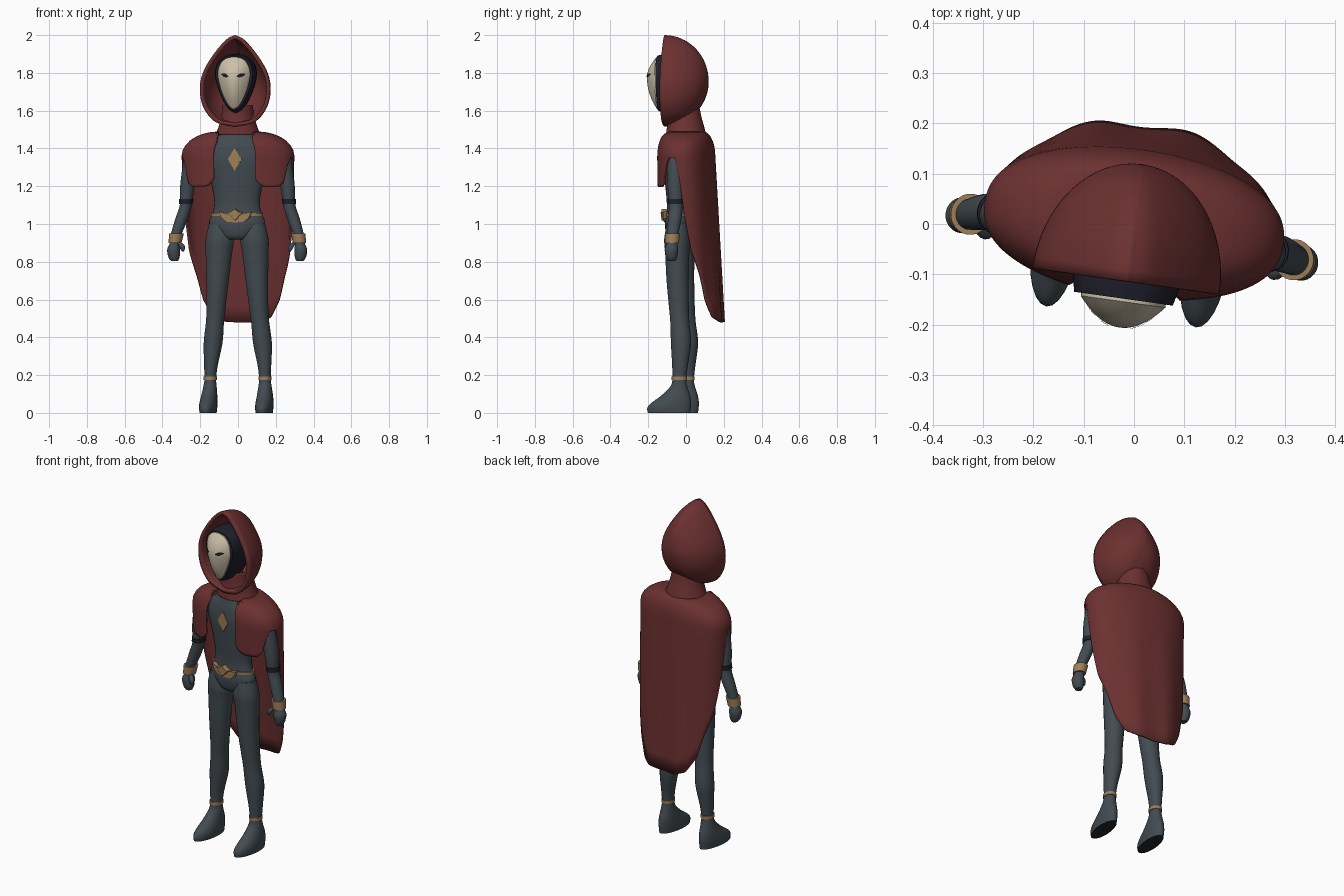
import bpy, bmesh
from math import sin, cos, pi, radians, sqrt

if "Cube" in bpy.data.objects:
    bpy.data.objects.remove(bpy.data.objects["Cube"])

TURN = radians(-8)  # the whole figure stands slightly turned


def material(name, rgb):
    m = bpy.data.materials.new(name)
    m.use_nodes = True
    m.diffuse_color = (*rgb, 1)
    m.node_tree.nodes["Principled BSDF"].inputs["Base Color"].default_value = (*rgb, 1)
    return m


RED = material("deep red cloth", (0.15, 0.03, 0.03))
SUIT = material("slate suit", (0.055, 0.072, 0.084))
GOLD = material("dull gold", (0.34, 0.21, 0.10))
BONE = material("bone mask", (0.60, 0.52, 0.39))
NAVY = material("dark navy", (0.013, 0.014, 0.024))
SOLE = material("black sole", (0.016, 0.019, 0.021))


def smooth(pts, n=4):
    """Catmull-Rom interpolation of a list of tuples."""
    out = []
    for i in range(len(pts) - 1):
        a, b, c, d = pts[max(i - 1, 0)], pts[i], pts[i + 1], pts[min(i + 2, len(pts) - 1)]
        for k in range(n):
            t = k / n
            out.append(tuple(
                q + t / 2 * (r - p + t * (2 * p - 5 * q + 4 * r - s + t * (3 * (q - r) + s - p)))
                for p, q, r, s in zip(a, b, c, d)))
    return out + [pts[-1]]


def lookup(table, x):
    """Linear lookup in a sorted table of pairs."""
    for (a, va), (b, vb) in zip(table, table[1:]):
        if x <= b:
            return va + (vb - va) * max(x - a, 0) / (b - a)
    return table[-1][1]


def finish(name, bm, mats, mirror=False, thick=0, offset=-1, angle=40):
    bmesh.ops.remove_doubles(bm, verts=bm.verts, dist=1e-5)
    bmesh.ops.recalc_face_normals(bm, faces=bm.faces)
    me = bpy.data.meshes.new(name)
    bm.to_mesh(me)
    bm.free()
    ob = bpy.data.objects.new(name, me)
    bpy.context.collection.objects.link(ob)
    for m in mats:
        me.materials.append(m)
    ob.rotation_euler.z = TURN
    bpy.ops.object.select_all(action="DESELECT")
    ob.select_set(True)
    bpy.context.view_layer.objects.active = ob
    bpy.ops.object.shade_smooth_by_angle(angle=radians(angle))
    if thick:
        mod = ob.modifiers.new("Thickness", "SOLIDIFY")
        mod.thickness, mod.offset = thick, offset
    if mirror:
        ob.modifiers.new("Mirror", "MIRROR")
    return ob


def skin(rows, closed=True, caps=True):
    """Bridge rows of points into a surface."""
    bm = bmesh.new()
    vs = [[bm.verts.new(p) for p in row] for row in rows]
    n = len(rows[0])
    for a, b in zip(vs, vs[1:]):
        for i in range(n if closed else n - 1):
            j = (i + 1) % n
            bm.faces.new((a[i], a[j], b[j], b[i]))
    if caps:
        bm.faces.new(vs[0])
        bm.faces.new(vs[-1])
    return bm


def loft(rings, n=24, steps=4, caps=True):
    """Stack of ellipses given as x, y, z, half width, half depth."""
    rows = [[(x + rx * cos(2 * pi * i / n), y + ry * sin(2 * pi * i / n), z) for i in range(n)]
            for x, y, z, rx, ry in smooth(rings, steps)]
    return skin(rows, caps=caps)


def shell(half, mid, steps):
    """Mirrored half outline, scaled about height mid and moved in y step by step."""
    right = smooth(half, 5)
    loop = right + [(-x, z) for x, z in right[-2:0:-1]]
    return skin([[(x * s, y, mid + (z - mid) * s) for x, z in loop] for s, y in steps], caps=False)


def plate(name, half, front, back, mat, inset=0.006):
    """Small ornament from a mirrored half outline with a chamfered face."""
    loop = half + [(-x, z) for x, z in half[::-1] if x > 0]
    bm = skin([[(x, y, z) for x, z in loop] for y in (back, front)])
    face = min(bm.faces, key=lambda f: f.calc_center_median().y)
    bmesh.ops.inset_region(bm, faces=[face], thickness=inset, depth=0.004)
    return finish(name, bm, [mat], angle=20)


# Body
finish("torso", loft([(0, -0.035, z, rx, ry) for z, rx, ry in (
    (0.918, 0.07, 0.05), (0.94, 0.1, 0.068), (1.0, 0.15, 0.075), (1.06, 0.13, 0.066),
    (1.12, 0.122, 0.066), (1.22, 0.14, 0.075), (1.34, 0.17, 0.085), (1.42, 0.15, 0.078),
    (1.48, 0.09, 0.065), (1.62, 0.05, 0.05))]), [SUIT])

# Legs running down into the feet
bm = loft([
    (0.095, -0.035, 1.0, 0.055, 0.055), (0.093, -0.035, 0.92, 0.075, 0.068),
    (0.098, -0.033, 0.84, 0.07, 0.064), (0.105, -0.03, 0.7, 0.06, 0.059),
    (0.114, -0.022, 0.56, 0.051, 0.053), (0.121, -0.016, 0.48, 0.048, 0.051),
    (0.132, -0.008, 0.37, 0.05, 0.054), (0.143, -0.012, 0.25, 0.036, 0.042),
    (0.146, -0.015, 0.18, 0.031, 0.037), (0.147, -0.018, 0.14, 0.035, 0.045),
    (0.149, -0.035, 0.09, 0.042, 0.078), (0.15, -0.06, 0.05, 0.046, 0.108),
    (0.15, -0.07, 0.025, 0.046, 0.116), (0.15, -0.07, 0, 0.043, 0.113)])
bm.normal_update()
for f in bm.faces:
    f.material_index = int(f.calc_center_median().z < 0.002)
finish("legs_and_feet", bm, [SUIT, SOLE], mirror=True)
finish("ankle_bands", loft([(0.146, -0.015, z, 0.035, 0.041) for z in (0.175, 0.193)], steps=1),
       [GOLD], mirror=True)

# Arms, hands and their bands
finish("arms", loft([
    (0.222, -0.02, 1.41, 0.02, 0.02), (0.235, -0.02, 1.38, 0.045, 0.045),
    (0.255, -0.02, 1.28, 0.042, 0.045), (0.269, -0.02, 1.19, 0.038, 0.04),
    (0.277, -0.016, 1.1, 0.032, 0.036), (0.298, -0.018, 1.03, 0.034, 0.036),
    (0.325, -0.026, 0.95, 0.029, 0.031), (0.334, -0.028, 0.9, 0.026, 0.028),
    (0.34, -0.03, 0.865, 0.034, 0.036), (0.338, -0.03, 0.825, 0.03, 0.03),
    (0.335, -0.03, 0.803, 0.018, 0.02)]), [SUIT], mirror=True)
finish("thumbs", loft([
    (0.308, -0.045, 0.905, 0.008, 0.008), (0.293, -0.056, 0.885, 0.016, 0.014),
    (0.287, -0.06, 0.865, 0.011, 0.01), (0.286, -0.06, 0.855, 0.004, 0.004)], 12),
    [SUIT], mirror=True)
finish("wrist_cuffs", loft([(0.333, -0.028, 0.9, 0.035, 0.037), (0.325, -0.026, 0.95, 0.039, 0.041)],
                           steps=1), [GOLD], mirror=True)
finish("arm_bands", loft([(0.277, -0.016, 1.105, 0.036, 0.04), (0.274, -0.016, 1.132, 0.038, 0.041)],
                         steps=1), [NAVY], mirror=True)

# Belt, buckle and chest ornament
finish("belt", loft([(0, -0.035, z, 0.139, 0.072) for z in (1.043, 1.058)], 32, 1), [GOLD])
plate("buckle_wings", [(0, 1.052), (0.035, 1.052), (0.088, 1.066), (0.073, 1.032), (0.05, 1.012),
                       (0, 1.008)], -0.112, -0.085, GOLD, 0.003)
plate("buckle_point", [(0, 1.08), (0.018, 1.066), (0.04, 1.06), (0, 1.018)], -0.13, -0.1, GOLD)
plate("chest_diamond", [(0, 1.405), (0.037, 1.343), (0, 1.28)], -0.122, -0.1, GOLD)

# Cape: hem height by angle, from front edge through the arm opening to the back
HEM = [(-68, 1.24), (-62, 1.205), (-55, 1.195), (-38, 1.195), (-30, 1.22), (-23, 1.31), (-16, 1.352),
       (-4, 1.352), (1, 1.25), (8, 1.05), (18, 0.86), (33, 0.72), (42, 0.6), (56, 0.505),
       (70, 0.482), (90, 0.478)]


def cape_point(deg, row):
    a = deg if deg <= 90 else 180 - deg
    ang, back = radians(deg), a > 0
    if row <= 7:  # shoulder dome
        s = row / 7 * pi / 2
        z = 1.36 + 0.125 * cos(s)
        rx = 0.1 + 0.195 * sin(s)
        ry = 0.09 + (0.055 if back else 0.052) * sin(s)
        fold = 0
    else:  # hanging cloth
        z = 1.36 + (lookup(HEM, a) - 1.36) * (row - 7) / 10
        fall = (1.36 - z) / 0.88
        rx = 0.295 - 0.025 * fall
        ry = 0.145 + 0.05 * fall if back else 0.142
        fold = 0.007 * fall * cos(radians(deg - 70) * 8) if back else 0
    x, s = rx * cos(ang), sin(ang)
    y = (ry + fold) * (abs(s) ** 0.85) * (1 if s > 0 else -1)
    if a < 0:  # keep the chest open
        x = max(abs(x), 0.095) * (1 if deg < 90 else -1)
    return x, y, z


degs = [-68 + 316 * i / 126 for i in range(127)]
finish("cape", skin([[cape_point(d, r) for d in degs] for r in range(18)], closed=False, caps=False),
       [RED], thick=0.01, offset=0, angle=60)

# Collar and hood
finish("collar", loft([(0, 0.0, 1.475, 0.122, 0.106), (0, -0.002, 1.51, 0.105, 0.1),
                       (0, -0.006, 1.57, 0.088, 0.088), (0, -0.01, 1.63, 0.08, 0.08)], caps=False),
       [RED], thick=0.01)
hood = [(0, 2.0), (0.045, 1.978), (0.11, 1.905), (0.168, 1.81), (0.188, 1.72), (0.17, 1.62),
        (0.105, 1.54), (0, 1.515)]
finish("hood", shell(hood, 1.76, [(cos(t * pi / 32), -0.115 + 0.235 * sin(t * pi / 32))
                                  for t in range(17)]), [RED], thick=0.02, angle=50)

# Head and mask
face = [(0, 1.885), (0.042, 1.876), (0.072, 1.847), (0.085, 1.8), (0.077, 1.74), (0.052, 1.67),
        (0.025, 1.625), (0, 1.61)]
finish("head", shell([(x * 1.1, z) for x, z in face], 1.77, [
    (0, -0.15), (1.06, -0.15), (1.13, -0.12), (1.15, -0.07), (1.1, -0.01), (0.85, 0.04),
    (0.5, 0.065), (0, 0.075)]), [NAVY])
finish("mask", shell(face, 1.77, [(0, -0.15), (1, -0.15)] + [
    (1 - k / 10, -0.156 - 0.052 * (1 - (1 - k / 10) ** 2)) for k in range(11)]), [BONE])

# Eyes: thin almond patches that follow the mask
bm = bmesh.new()


def eye_vert(along, up):
    x, z = 0.043 + along, 1.787 + up + along * 0.25
    return bm.verts.new((x, -0.159 - 0.052 * (1 - (x / 0.083) ** 2), z))


hub = eye_vert(0, 0)
rim = [eye_vert(0.023 * cos(k * pi / 8), 0.010 * sin(k * pi / 8) * abs(sin(k * pi / 8)))
       for k in range(16)]
for k in range(16):
    bm.faces.new((hub, rim[k], rim[(k + 1) % 16]))
finish("eyes", bm, [NAVY], mirror=True)
